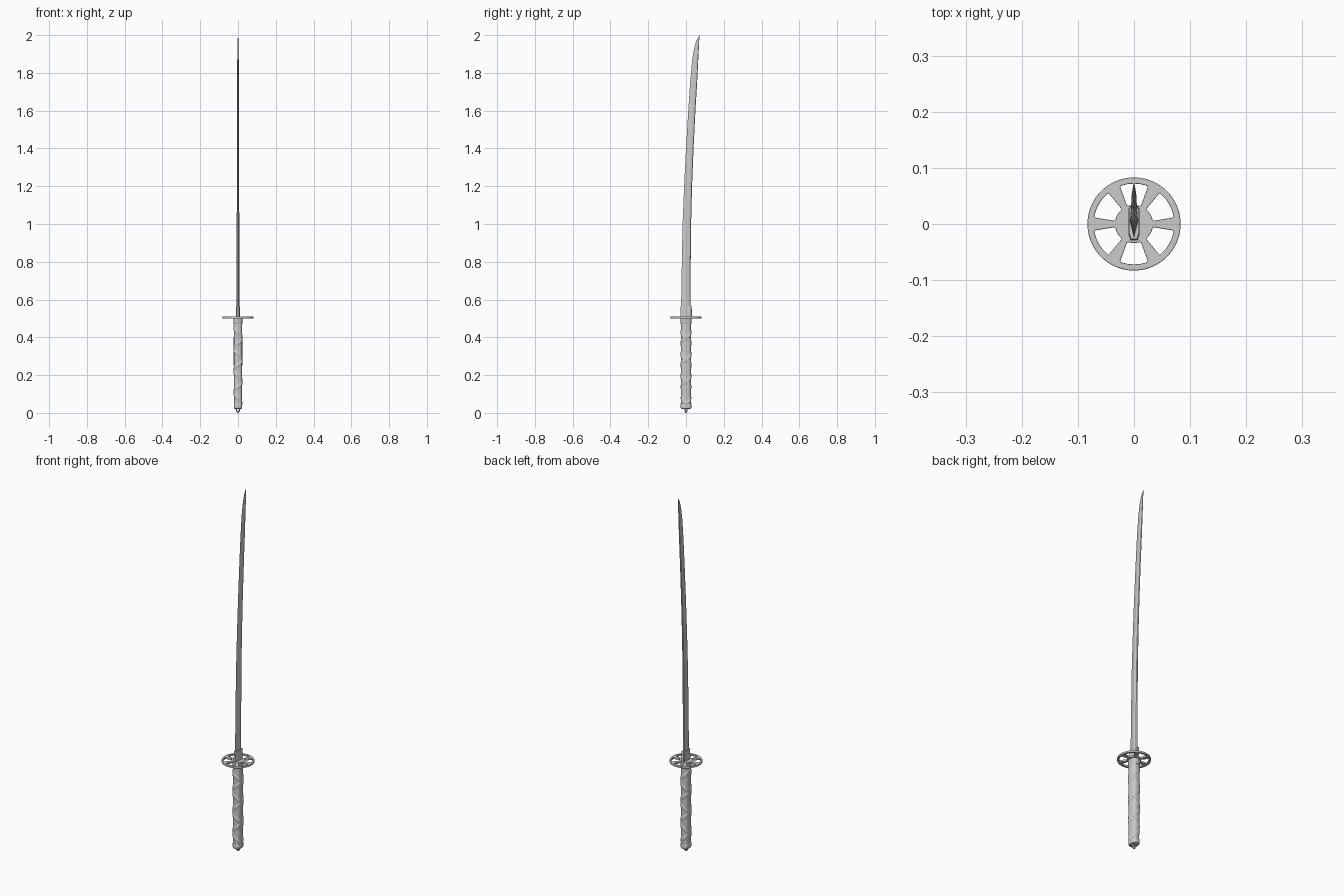
import bpy, bmesh
from math import sin, cos, pi, radians, copysign
from mathutils import Vector

if "Cube" in bpy.data.objects:
    bpy.data.objects.remove(bpy.data.objects["Cube"])


def make(name, verts, faces, smooth=None):
    me = bpy.data.meshes.new(name)
    me.from_pydata(verts, [], faces)
    bm = bmesh.new()
    bm.from_mesh(me)
    bmesh.ops.remove_doubles(bm, verts=bm.verts, dist=1e-6)
    bmesh.ops.recalc_face_normals(bm, faces=bm.faces)
    bm.to_mesh(me)
    bm.free()
    ob = bpy.data.objects.new(name, me)
    bpy.context.collection.objects.link(ob)
    if smooth:
        bpy.ops.object.select_all(action='DESELECT')
        ob.select_set(True)
        bpy.context.view_layer.objects.active = ob
        bpy.ops.object.shade_smooth_by_angle(angle=radians(smooth))
    return ob


def loft(name, rings, smooth=None, caps=True):
    n = len(rings[0])
    verts = [p for r in rings for p in r]
    faces = [(i * n + j, i * n + (j + 1) % n, (i + 1) * n + (j + 1) % n, (i + 1) * n + j)
             for i in range(len(rings) - 1) for j in range(n)]
    if caps:
        faces += [tuple(range(n)), tuple(range((len(rings) - 1) * n, len(rings) * n))]
    return make(name, verts, faces, smooth)


def oval(a, rx, ry, z, n=2.8):
    # rounded-rectangle point at angle a
    c, s = cos(a), sin(a)
    return (copysign(abs(c) ** (2 / n), c) * rx, copysign(abs(s) ** (2 / n), s) * ry, z)


def oval_ring(rx, ry, z, seg=32):
    return [oval(2 * pi * i / seg, rx, ry, z) for i in range(seg)]


# Curved blade: (z, cutting edge y, spine y, half thickness)
stations = [(0.50, -.027, .025, .0080), (0.80, -.022, .025, .0073), (1.00, -.018, .027, .0068),
            (1.20, -.010, .032, .0062), (1.40, .000, .040, .0056), (1.60, .012, .050, .0050),
            (1.75, .022, .059, .0045), (1.87, .033, .065, .0040), (1.93, .043, .068, .0032),
            (1.97, .054, .070, .0022), (2.00, .071, .072, .0003)]
rings = []
for z, e, s, w in stations:
    d = s - e
    m, b = e + d * .62, s - d * .06
    rings.append([(0, e, z), (w, m, z), (w * .6, b, z), (0, s, z), (-w * .6, b, z), (-w, m, z)])
loft("blade", rings)

# Blade collar
collar = []
for z, k in ((.505, 1), (.562, .94), (.566, .88)):
    collar.append([(x * k, y * k, z) for x, y in
                   ((-.006, -.030), (.006, -.030), (.010, -.018), (.010, .028), (.007, .032),
                    (-.007, .032), (-.010, .028), (-.010, -.018))])
loft("blade_collar", collar)

# Round guard with six rounded windows, extruded from a filled 2D curve
cu = bpy.data.curves.new("guard", 'CURVE')
cu.dimensions, cu.fill_mode, cu.extrude = '2D', 'BOTH', .0038
cu.bevel_depth, cu.bevel_resolution, cu.offset = .0012, 1, -.0012


def outline(pts):
    sp = cu.splines.new('POLY')
    sp.points.add(len(pts) - 1)
    for p, (x, y) in zip(sp.points, pts):
        p.co = (x, y, 0, 1)
    sp.use_cyclic_u = True


def rounded(corners, r=.004, steps=4):
    out = []
    for i, p in enumerate(corners):
        p0, p1, p2 = Vector(corners[i - 1]), Vector(p), Vector(corners[(i + 1) % len(corners)])
        a, b = p1 + (p0 - p1).normalized() * r, p1 + (p2 - p1).normalized() * r
        for k in range(steps + 1):
            t = k / steps
            out.append(tuple(a * (1 - t) ** 2 + p1 * 2 * t * (1 - t) + b * t * t))
    return out


outline([(.083 * cos(2 * pi * i / 64), .083 * sin(2 * pi * i / 64)) for i in range(64)])
for k in range(6):
    mid = radians(30 + 60 * k)
    angs = [mid + radians(a) for a in (-20.5, -10, 0, 10, 20.5)]
    pts = [(.072 * cos(a), .072 * sin(a)) for a in angs]
    pts += [(.034 * cos(a), .034 * sin(a)) for a in reversed(angs)]
    outline(rounded(pts, .0027))
guard = bpy.data.objects.new("guard", cu)
guard.location.z = .505
bpy.context.collection.objects.link(guard)

# Grip core, slightly tapered toward the pommel
grip = [(.022, .0205, .0255), (.10, .0215, .0262), (.25, .0225, .0268), (.40, .0225, .0265), (.48, .0222, .0262)]
loft("grip", [oval_ring(rx, ry, z) for z, rx, ry in grip], 40)


def grip_size(z):
    for (z0, a0, b0), (z1, a1, b1) in zip(grip, grip[1:]):
        if z <= z1:
            t = (z - z0) / (z1 - z0)
            return a0 + (a1 - a0) * t, b0 + (b1 - b0) * t
    return grip[-1][1:]


# Crossing wraps around the grip
for side, name in ((1, "left_wrap"), (-1, "right_wrap")):
    rings, turns, per = [], 3.5, 32
    z0, z1 = .050, .455
    for i in range(int(turns * per) + 1):
        a = side * 2 * pi * i / per
        zc = z0 + (z1 - z0) * i / (turns * per)
        ring = []
        for dz, lift in ((-.015, -.001), (-.011, .0013), (0, .0022), (.011, .0013), (.015, -.001)):
            rx, ry = grip_size(zc + dz)
            ring.append(oval(a, rx + lift, ry + lift, zc + dz))
        rings.append(ring)
    loft(name, rings, 40)

# Metal fittings at both ends of the grip
loft("grip_ferrule", [oval_ring(.0225, .0275, .470), oval_ring(.0235, .0288, .473),
                      oval_ring(.0235, .0288, .502)], 40)
loft("pommel_cap", [oval_ring(.0170, .0225, .021), oval_ring(.0210, .0270, .023),
                    oval_ring(.0222, .0285, .028), oval_ring(.0222, .0285, .047),
                    oval_ring(.0212, .0275, .049)], 40)

# Cord loop under the pommel
path = [(.009 * cos(a), .0025 * cos(a), .024 - .0205 * sin(a))
        for a in (pi * i / 12 for i in range(13))]
rings = []
for i, p in enumerate(path):
    t = (Vector(path[min(i + 1, 12)]) - Vector(path[max(i - 1, 0)])).normalized()
    u = t.cross(Vector((0, 1, 0))).normalized()
    v = t.cross(u)
    rings.append([tuple(Vector(p) + (u * cos(b) * .0035 + v * sin(b) * .0055))
                  for b in (2 * pi * j / 10 for j in range(10))])
loft("cord_loop", rings, 40)
